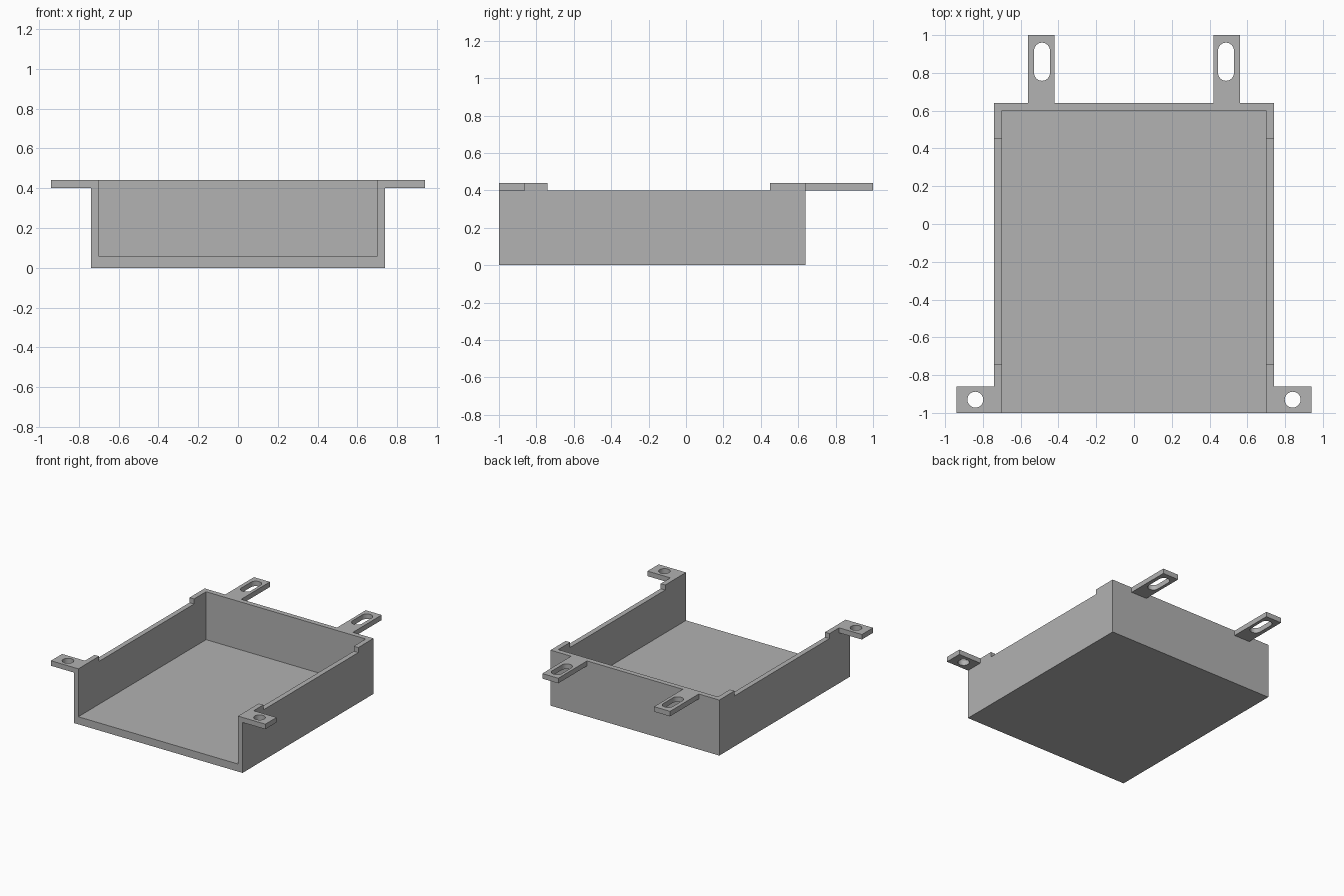
import bpy, bmesh
from math import cos, sin, pi
from mathutils import Vector

cube = bpy.data.objects.get("Cube")
if cube:
    bpy.data.objects.remove(cube, do_unlink=True)

grey = bpy.data.materials.new("plain grey")
grey.use_nodes = True
colour = (0.445, 0.445, 0.445, 1)
grey.diffuse_color = colour
grey.node_tree.nodes["Principled BSDF"].inputs["Base Color"].default_value = colour

WALL_X, FRONT, BACK = 0.74, -1.0, 0.64
THICK, FLOOR, RIM, TOP = 0.04, 0.06, 0.40, 0.44
HOLE_R = 0.042


def prism(name, outline, z0, z1):
    """Extrude a flat outline from z0 up to z1."""
    bm = bmesh.new()
    face = bm.faces.new([bm.verts.new((x, y, z0)) for x, y in outline])
    up = bmesh.ops.extrude_face_region(bm, geom=[face])["geom"]
    bmesh.ops.translate(bm, vec=(0, 0, z1 - z0),
                        verts=[g for g in up if isinstance(g, bmesh.types.BMVert)])
    bmesh.ops.recalc_face_normals(bm, faces=bm.faces)
    mesh = bpy.data.meshes.new(name)
    bm.to_mesh(mesh)
    bm.free()
    mesh.materials.append(grey)
    obj = bpy.data.objects.new(name, mesh)
    bpy.context.collection.objects.link(obj)
    return obj


def rect(x0, x1, y0, y1):
    return [(x0, y0), (x1, y0), (x1, y1), (x0, y1)]


def slot(x, y0, y1, r, steps=16):
    """Rounded slot outline along y; a circle when y0 equals y1."""
    ends = [(y1, 0), (y0, pi)]
    pts = [Vector((x + r * cos(a + pi * i / steps), y + r * sin(a + pi * i / steps)))
           for y, a in ends for i in range(steps + (y0 != y1))]
    return pts


def cut(obj, cutter):
    """Subtract the cutter and discard it."""
    mod = obj.modifiers.new("cut", "BOOLEAN")
    mod.operation, mod.solver, mod.object = "DIFFERENCE", "EXACT", cutter
    bpy.context.view_layer.objects.active = obj
    bpy.ops.object.modifier_apply(modifier=mod.name)
    bpy.data.objects.remove(cutter, do_unlink=True)


# Tray: floor, side walls and back wall, open at the front and top
inner = WALL_X - THICK
tray = prism("tray", rect(-WALL_X, WALL_X, FRONT, BACK), 0, TOP)
cut(tray, prism("cavity", rect(-inner, inner, FRONT - 0.1, BACK - THICK), FLOOR, TOP + 0.1))

# Lowered rim along the middle of both side walls
cut(tray, prism("rim_cutter", rect(-1, 1, -0.74, 0.45), RIM, TOP + 0.1))

for side, s in (("left", 1), ("right", -1)):
    # Front ear with a round screw hole
    xs = sorted((s * WALL_X, s * 0.94))
    ear = prism("front_ear_" + side, rect(*xs, FRONT, -0.86), RIM, TOP)
    cut(ear, prism("hole", slot(s * 0.84, -0.93, -0.93, HOLE_R), RIM - 0.1, TOP + 0.1))

    # Back arm with a long adjustment slot
    xs = sorted((s * 0.42, s * 0.56))
    arm = prism("back_arm_" + side, rect(*xs, BACK, 1.0), RIM, TOP)
    cut(arm, prism("slot", slot(s * 0.487, 0.80, 0.918, HOLE_R), RIM - 0.1, TOP + 0.1))
